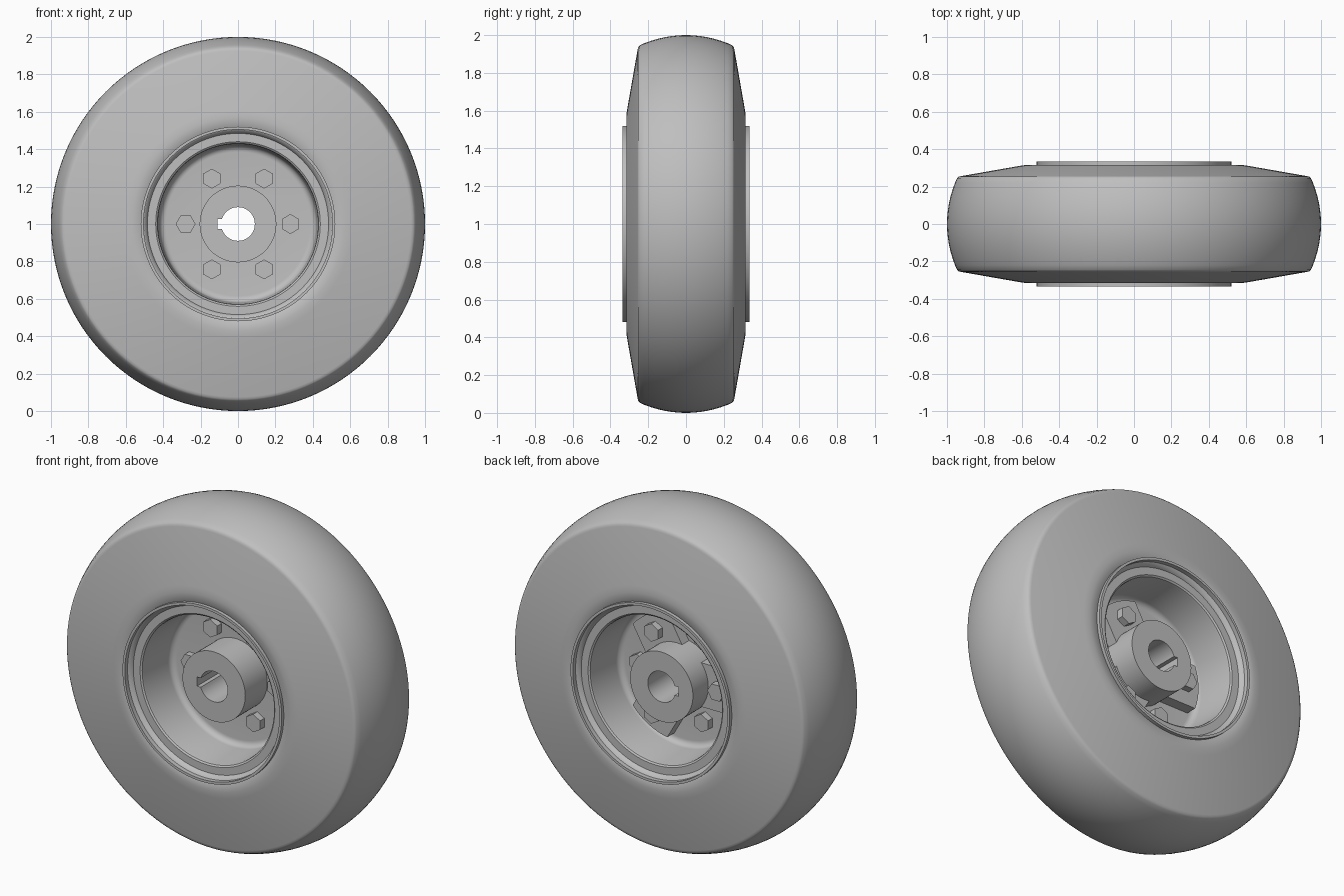
import bpy, bmesh, math
from math import sin, cos, pi, radians

if "Cube" in bpy.data.objects:
    bpy.data.objects.remove(bpy.data.objects["Cube"])

grey = bpy.data.materials.new("plain grey")
grey.diffuse_color = (0.52, 0.52, 0.52, 1)
grey.use_nodes = True
grey.node_tree.nodes["Principled BSDF"].inputs["Base Color"].default_value = grey.diffuse_color
CZ = 1.0  # axle height


def finish(ob, angle=35):
    ob.data.materials.clear()
    ob.data.materials.append(grey)
    for p in ob.data.polygons:
        p.use_smooth = True
    ob.data.set_sharp_from_angle(angle=radians(angle))


def lathe(name, profile, segs=128, angle=35):
    """Revolve a closed (radius, y) loop around the axle."""
    bm = bmesh.new()
    rings = []
    for i in range(segs):
        a = 2 * pi * i / segs
        rings.append([bm.verts.new((r * cos(a), y, CZ + r * sin(a))) for r, y in profile])
    n = len(profile)
    for i in range(segs):
        a, b = rings[i], rings[(i + 1) % segs]
        for j in range(n):
            k = (j + 1) % n
            bm.faces.new((a[j], a[k], b[k], b[j]))
    bmesh.ops.recalc_face_normals(bm, faces=bm.faces)
    me = bpy.data.meshes.new(name)
    bm.to_mesh(me)
    bm.free()
    ob = bpy.data.objects.new(name, me)
    bpy.context.collection.objects.link(ob)
    finish(ob, angle)


def plate(name, outlines, y0, y1):
    """Extrude flat (x, z) outlines, inner ones being holes, from y0 to y1."""
    cu = bpy.data.curves.new(name, 'CURVE')
    cu.dimensions = '2D'
    cu.fill_mode = 'BOTH'
    cu.extrude = (y1 - y0) / 2
    for pts in outlines:
        sp = cu.splines.new('POLY')
        sp.points.add(len(pts) - 1)
        for p, (x, z) in zip(sp.points, pts):
            p.co = (x, z, 0, 1)
        sp.use_cyclic_u = True
    ob = bpy.data.objects.new(name, cu)
    ob.location = (0, (y0 + y1) / 2, CZ)
    ob.rotation_euler = (pi / 2, 0, 0)
    bpy.context.collection.objects.link(ob)
    bpy.ops.object.select_all(action='DESELECT')
    ob.select_set(True)
    bpy.context.view_layer.objects.active = ob
    bpy.ops.object.convert(target='MESH')
    ob = bpy.context.view_layer.objects.active
    bm = bmesh.new()
    bm.from_mesh(ob.data)
    bmesh.ops.remove_doubles(bm, verts=bm.verts, dist=1e-5)
    bmesh.ops.recalc_face_normals(bm, faces=bm.faces)
    bm.to_mesh(ob.data)
    bm.free()
    finish(ob)


def arc(r, a0, a1, n, cx=0, cz=0):
    return [(cx + r * cos(a0 + (a1 - a0) * i / n), cz + r * sin(a0 + (a1 - a0) * i / n))
            for i in range(n + 1)]


def circle(r, n, cx=0, cz=0, a0=0):
    return arc(r, a0, a0 + 2 * pi, n, cx, cz)[:-1]


def mirrored(half):
    return half + [(r, -y) for r, y in reversed(half)]


# Tyre: flat bead, sloped sidewall, rounded crown
side = [(0.48, -0.28), (0.51, -0.315), (0.57, -0.315), (0.59, -0.314), (0.61, -0.311),
        (0.925, -0.256), (0.937, -0.253), (0.946, -0.245)]
crown = [(1 - 0.055 * (y / 0.25) ** 2, y) for y in [-0.22 + 0.44 * i / 12 for i in range(13)]]
lathe("tyre", side + crown + [(r, -y) for r, y in reversed(side)], angle=50)

# Rim: centre disc, filleted barrel wall, ledge and outer flange
fillet = [(0.385 + 0.035 * sin(t), -0.055 + 0.035 * cos(t)) for t in
          [pi / 2 * i / 6 for i in range(7)]]
fillet = [(r, y) for r, y in fillet]
rim = [(0.15, -0.02)] + fillet + [(0.428, -0.265), (0.431, -0.278), (0.44, -0.285),
       (0.505, -0.285), (0.505, -0.335), (0.52, -0.335), (0.52, -0.30)]
lathe("rim", mirrored(rim))

# Hub with bore and keyway on the -x side
k = math.asin(0.027 / 0.09)
bore = arc(0.09, -pi + k, pi - k, 40) + [(-0.11, 0.027), (-0.11, -0.027)]
plate("hub", [circle(0.205, 72), bore], -0.225, 0.228)

# Three-armed hub bracket behind the disc
w = math.asin(0.13 / 0.375)
arms = []
for d in (60, 180, 300):
    a = radians(d)
    arms += arc(0.375, a - w, a + w, 8) + [(0.15 * cos(a + pi / 3), 0.15 * sin(a + pi / 3))]
plate("hub_bracket", [arms, circle(0.13, 32)], 0.019, 0.085)

# Six bolts, heads on both sides; every other one clamps a bracket arm
for i in range(6):
    a = i * pi / 3
    turn = 0 if i == 3 else pi / 6
    head = circle(0.053, 6, 0.28 * cos(a), 0.28 * sin(a), turn)
    plate("bolt_head_front_%d" % (i + 1), [head], -0.06, -0.018)
    seat = 0.085 if i % 2 else 0.02
    plate("bolt_head_back_%d" % (i + 1), [head], seat - 0.002, seat + 0.04)
